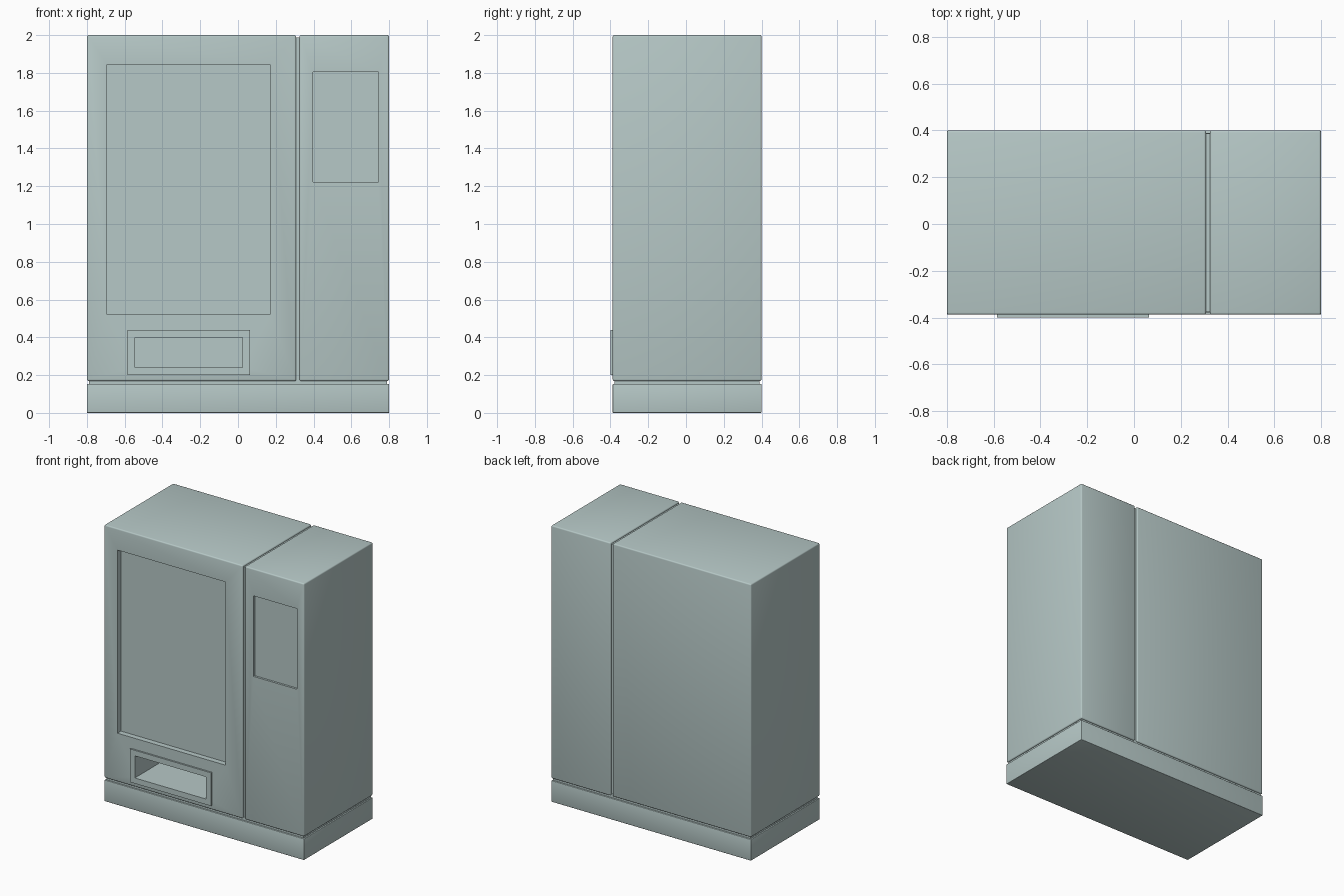
import bpy, math

if "Cube" in bpy.data.objects:
    bpy.data.objects.remove(bpy.data.objects["Cube"])

mat = bpy.data.materials.new("pale grey teal")
mat.diffuse_color = (0.47, 0.58, 0.57, 1)
mat.use_nodes = True
mat.node_tree.nodes["Principled BSDF"].inputs["Base Color"].default_value = mat.diffuse_color


def box(name, x, y, z, bevel=0.0):
    """Box from (min, max) pairs, with optional rounded edges."""
    bpy.ops.mesh.primitive_cube_add(size=1)
    o = bpy.context.object
    o.name = name
    for v in o.data.vertices:
        v.co = [lim[0] + (c + 0.5) * (lim[1] - lim[0]) for c, lim in zip(v.co, (x, y, z))]
    o.data.materials.append(mat)
    if bevel:
        m = o.modifiers.new("bevel", 'BEVEL')
        m.width, m.segments = bevel, 3
        bpy.ops.object.modifier_apply(modifier="bevel")
    return o


def cut(o, x, y, z):
    """Cut a box-shaped recess."""
    c = box("cutter", x, y, z)
    c.hide_render = True
    bpy.context.view_layer.objects.active = o
    m = o.modifiers.new("cut", 'BOOLEAN')
    m.operation, m.solver, m.object = 'DIFFERENCE', 'EXACT', c
    bpy.ops.object.modifier_apply(modifier="cut")
    bpy.data.objects.remove(c, do_unlink=True)


FRONT, BACK = -0.388, 0.4
SLOT_X, SLOT_Z = (-0.546, 0.024), (0.24, 0.40)

# Main cabinet with display window and delivery chute
cabinet = box("main_cabinet", (-0.8, 0.308), (FRONT, BACK), (0.169, 2.0), 0.009)
cut(cabinet, (-0.693, 0.17), (-0.5, FRONT + 0.04), (0.52, 1.845))
cut(cabinet, SLOT_X, (-0.5, 0.0), SLOT_Z)

# Control column with recessed payment panel
column = box("control_column", (0.325, 0.8), (FRONT, BACK), (0.169, 2.0), 0.009)
cut(column, (0.396, 0.743), (-0.5, FRONT + 0.015), (1.222, 1.805))

# Plinth
plinth = box("plinth", (-0.8, 0.8), (FRONT, BACK), (0, 0.154), 0.004)

# Raised frame around the delivery chute
frame = box("chute_frame", (-0.586, 0.064), (-0.4, FRONT + 0.002), (0.20, 0.44))
cut(frame, SLOT_X, (-0.5, -0.3), SLOT_Z)

# Recessed fillers in the seams
box("column_seam", (0.295, 0.338), (FRONT + 0.012, BACK - 0.012), (0.16, 1.988))
box("plinth_seam", (-0.79, 0.79), (FRONT + 0.01, BACK - 0.01), (0.14, 0.182))

# Smooth rounded edges, keep the rest crisp
for o in (cabinet, column, plinth):
    bpy.ops.object.select_all(action='DESELECT')
    o.select_set(True)
    bpy.context.view_layer.objects.active = o
    bpy.ops.object.shade_smooth_by_angle(angle=math.radians(35))
